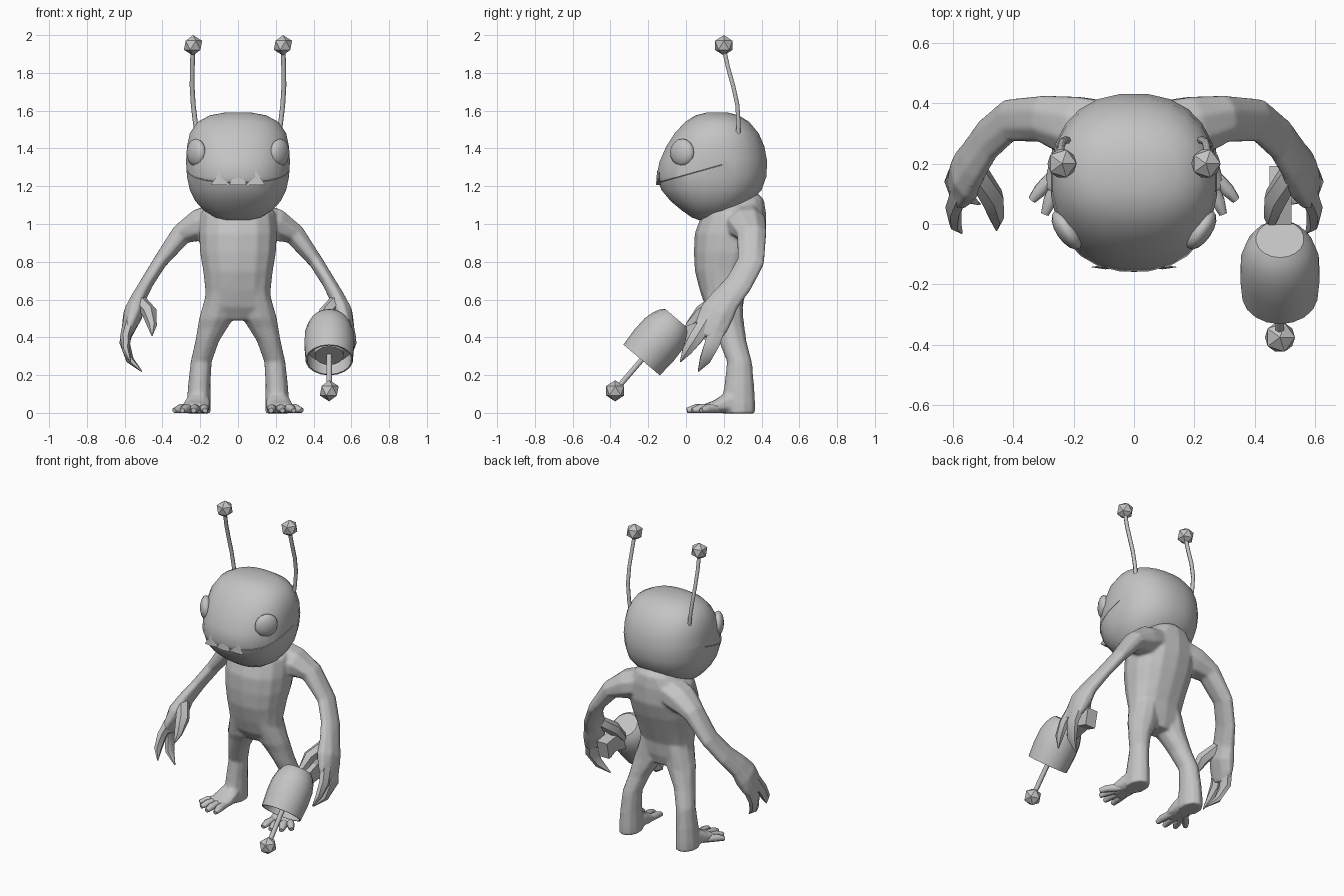
import bpy, bmesh, math
from mathutils import Vector, Matrix

if "Cube" in bpy.data.objects:
    bpy.data.objects.remove(bpy.data.objects["Cube"])

GREY = bpy.data.materials.new("plain grey")
GREY.diffuse_color = (0.55, 0.55, 0.55, 1)
GREY.use_nodes = True
GREY.node_tree.nodes["Principled BSDF"].inputs["Base Color"].default_value = GREY.diffuse_color


def finish(name, bm, angle=50):
    """Turn a bmesh into a named, coloured, shaded object."""
    bmesh.ops.recalc_face_normals(bm, faces=bm.faces[:])
    mesh = bpy.data.meshes.new(name)
    bm.to_mesh(mesh)
    bm.free()
    obj = bpy.data.objects.new(name, mesh)
    bpy.context.collection.objects.link(obj)
    mesh.materials.append(GREY)
    bpy.ops.object.select_all(action='DESELECT')
    obj.select_set(True)
    bpy.context.view_layer.objects.active = obj
    bpy.ops.object.shade_smooth_by_angle(angle=math.radians(angle))
    return obj


def loft(rings, n=8, ref=None, power=2.0):
    """Skin rings (x, y, z, a, b). With ref, rings follow the path and a runs
    along ref; without it they stay level, a along x and b along y."""
    bm = bmesh.new()
    pts = [Vector(r[:3]) for r in rings]
    grow = 1 / math.cos(math.pi / n) ** (2 / power)  # a and b reach the flats
    loops = []
    for i, r in enumerate(rings):
        u, v = Vector((1, 0, 0)), Vector((0, 1, 0))
        if ref:
            t = (pts[min(i + 1, len(pts) - 1)] - pts[max(i - 1, 0)]).normalized()
            u = Vector(ref)
            u = (u - t * u.dot(t)).normalized()
            v = t.cross(u)
        loop = []
        for k in range(n):
            w = 2 * math.pi * (k + 0.5) / n
            c, s = math.cos(w), math.sin(w)
            c = math.copysign(abs(c) ** (2 / power), c) * grow
            s = math.copysign(abs(s) ** (2 / power), s) * grow
            loop.append(bm.verts.new(pts[i] + u * c * r[3] + v * s * r[4]))
        loops.append(loop)
    for lo, hi in zip(loops, loops[1:]):
        for k in range(n):
            bm.faces.new((lo[k], lo[(k + 1) % n], hi[(k + 1) % n], hi[k]))
    bm.faces.new(loops[0])
    bm.faces.new(loops[-1])
    return bm


def flip(rings, s):
    return [(r[0] * s,) + tuple(r[1:]) for r in rings]


def level(rows):
    """Rows of (z, half width, front y, back y) to level rings on the centre."""
    return [(0, (f + b) / 2, z, w, (b - f) / 2) for z, w, f, b in rows]


def ball(name, centre, radius):
    bm = bmesh.new()
    bmesh.ops.create_icosphere(bm, subdivisions=1, radius=radius,
                               matrix=Matrix.Translation(centre))
    finish(name, bm, 20)


# Head, with a fine mouth groove cut along a tilted plane
bm = loft(level([
    (1.02, .07, .07, .16), (1.035, .12, .03, .21), (1.07, .18, -.02, .28),
    (1.12, .225, -.08, .345), (1.18, .255, -.13, .40), (1.25, .27, -.157, .425),
    (1.33, .275, -.14, .43), (1.41, .27, -.105, .415), (1.48, .255, -.06, .385),
    (1.54, .215, -.005, .335), (1.575, .15, .05, .28), (1.59, .07, .11, .22)]),
    n=24, power=2.3)
normal = Vector((0, -.28, 1)).normalized()
origin = Vector((0, -.16, 1.215))
for off in (-.002, .002, 0):
    bmesh.ops.bisect_plane(bm, geom=bm.verts[:] + bm.edges[:] + bm.faces[:],
                           plane_co=origin + normal * off, plane_no=normal)
for v in bm.verts:
    if abs((v.co - origin).dot(normal)) < .0005 and v.co.y < .18:
        v.co.x *= .985
        v.co.y = .14 + (v.co.y - .14) * .985
finish("head", bm, 35)

# Teeth standing on the lower jaw
for i, x in enumerate((-.095, 0, .095)):
    bm = bmesh.new()
    y = -.152 + abs(x) * .1
    bmesh.ops.create_cone(bm, cap_ends=True, segments=4, radius1=.05, radius2=.001, depth=.075,
                          matrix=Matrix.Translation((x, y, 1.243)) @ Matrix.Diagonal((1, .15, 1, 1)))
    finish(f"tooth_{i}", bm, 20)

# Torso with hunched shoulders
body = [finish("body", loft(level([
    (.49, .08, .15, .28), (.56, .175, .105, .30), (.65, .172, .075, .31),
    (.75, .183, .05, .35), (.85, .20, .045, .39), (.95, .205, .05, .42),
    (1.06, .195, .09, .42), (1.13, .13, .15, .41), (1.17, .07, .20, .37)]), n=14, power=2.3))]

for side, s in (("left", -1), ("right", 1)):
    # Bulging eye: flattened sphere facing out and forward
    bm = bmesh.new()
    aim = Vector((.83 * s, -.56, 0)).to_track_quat('Z', 'Y').to_matrix().to_4x4()
    bmesh.ops.create_uvsphere(bm, u_segments=16, v_segments=8, radius=1,
                              matrix=Matrix.Translation((.222 * s, -.02, 1.378)) @ aim
                              @ Matrix.Diagonal((.074, .074, .036, 1)))
    finish(side + "_eye", bm)

    # Antenna with a faceted bulb
    stalk = [(.215, .275, 1.45), (.225, .278, 1.53), (.237, .272, 1.63),
             (.243, .25, 1.73), (.242, .222, 1.83), (.238, .2, 1.93)]
    finish(side + "_antenna",
           loft(flip([p + (.011, .011) for p in stalk], s), n=6, ref=(0, 1, 0)), 65)
    ball(side + "_antenna_bulb", (.238 * s, .2, 1.946), .054)

    # Arm: flat in section, running from the hunched shoulder into the palm
    arm = [(.06, .30, 1.04, .10, .085), (.20, .322, .995, .10, .085),
           (.30, .348, .945, .076, .056), (.413, .343, .80, .07, .037),
           (.485, .28, .685, .071, .035), (.53, .21, .60, .077, .04),
           (.553, .165, .53, .09, .052), (.575, .135, .46, .087, .038),
           (.592, .11, .40, .068, .024)]
    body.append(finish(side + "_arm", loft(flip(arm, s), ref=(0, 1, 0))))

    # Clawed fingers and thumb
    claws = {
        "thumb": [(.525, .18, .60, .035, .03), (.468, .085, .53, .038, .035),
                  (.455, .02, .46, .024, .022), (.455, -.02, .41, .003, .003)],
        "front_finger": [(.57, .12, .50, .04, .03), (.597, .055, .40, .036, .024),
                         (.592, .005, .33, .026, .018), (.57, -.03, .27, .003, .003)],
        "back_finger": [(.57, .18, .50, .045, .03), (.60, .14, .37, .04, .024),
                        (.572, .10, .28, .028, .018), (.51, .065, .22, .003, .003)]}
    for part, rings in claws.items():
        finish(f"{side}_{part}", loft(flip(rings, s), n=6, ref=(0, 1, 0)), 40)

    # Leg down to the heel
    leg = [(.09, .195, .64, .075, .10), (.115, .215, .50, .09, .086),
           (.135, .23, .45, .078, .078), (.163, .247, .38, .062, .071),
           (.195, .283, .27, .055, .064), (.205, .282, .15, .058, .076),
           (.208, .278, .05, .063, .086), (.208, .278, -.003, .063, .086)]
    body.append(finish(side + "_leg", loft(flip(leg, s), n=10)))

    # Foot and splayed toes
    foot = [(.21, .29, .06, .05, .06), (.213, .21, .05, .064, .05),
            (.22, .16, .034, .07, .034), (.232, .10, .023, .068, .023)]
    body.append(finish(side + "_foot", loft(flip(foot, s), ref=(1, 0, 0), power=2.5)))
    toes = [((.185, .15), (.175, .01)), ((.22, .15), (.235, .005)),
            ((.245, .16), (.295, .033)), ((.25, .18), (.338, .08))]
    for i, ((x0, y0), (x1, y1)) in enumerate(toes):
        mid = ((x0 + x1 * 2) / 3, (y0 + y1 * 2) / 3)
        toe = [(x0, y0, .024, .02, .022), (*mid, .023, .022, .021),
               (x1, y1, .013, .013, .012)]
        finish(f"{side}_toe_{i}", loft(flip(toe, s), n=6, ref=(1, 0, 0)), 65)

# Fuse torso, arms, legs and feet into one soft skin
bpy.ops.object.select_all(action='DESELECT')
for obj in body:
    obj.select_set(True)
bpy.context.view_layer.objects.active = body[0]
bpy.ops.object.join()
fuse = body[0].modifiers.new("fuse", 'REMESH')
fuse.mode, fuse.voxel_size, fuse.use_smooth_shade = 'VOXEL', .009, True
soften = body[0].modifiers.new("soften", 'SMOOTH')
soften.factor, soften.iterations = .5, 8

# Blaster bell: lathed hollow dome pointing forward and down
muzzle = Vector((.483, -.235, .28))
axis = Vector((0, .645, .765)).normalized()
place = Matrix.Translation(muzzle) @ axis.to_track_quat('Z', 'X').to_matrix().to_4x4()
profile = [(0, .03), (.076, .03), (.08, .08), (.116, .08), (.118, 0), (.126, 0), (.133, .1),
           (.13, .18), (.117, .23), (.1, .265), (.08, .287), (0, .287)]
bm = bmesh.new()
vs = [bm.verts.new((r, 0, z)) for r, z in profile]
es = [bm.edges.new(p) for p in zip(vs, vs[1:])]
bmesh.ops.spin(bm, geom=vs + es, cent=(0, 0, 0), axis=(0, 0, 1),
               angle=2 * math.pi, steps=18)
bmesh.ops.remove_doubles(bm, verts=bm.verts[:], dist=.0005)
bm.transform(place)
finish("blaster_bell", bm, 35)

# Blaster rod, knob and handle
knob = Vector((.483, -.375, .117))
finish("blaster_rod", loft([(*(muzzle + axis * .05), .014, .014), (*knob, .014, .014)],
                           n=8, ref=(1, 0, 0)))
ball("blaster_knob", knob, .056)
finish("blaster_handle", loft([
    (.485, -.05, .40, .037, .04), (.485, .09, .44, .037, .05), (.485, .18, .42, .037, .055)],
    n=4, ref=(1, 0, 0)), 20)
